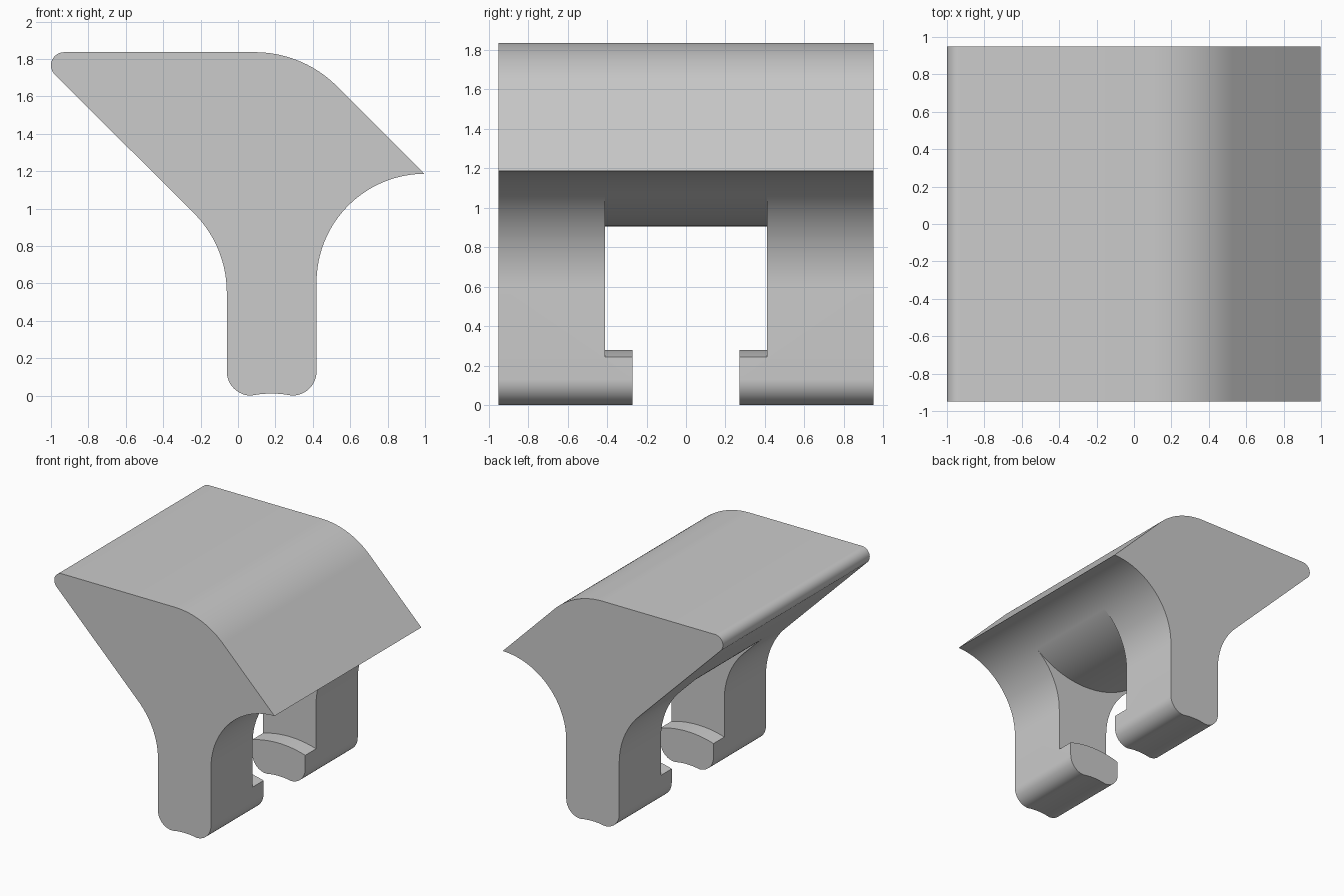
import bpy, bmesh
from math import cos, sin, radians, atan2, degrees, sqrt

if "Cube" in bpy.data.objects:
    bpy.data.objects.remove(bpy.data.objects["Cube"])


def arc(cx, cz, r, a0, a1, n=16):
    """Points on an arc, angles in degrees."""
    return [(cx + r * cos(radians(a0 + (a1 - a0) * i / n)),
             cz + r * sin(radians(a0 + (a1 - a0) * i / n))) for i in range(n + 1)]


def extrude_profile(name, pts, half, drop=0.004):
    """Extrude an x-z profile along y, symmetric about y = 0."""
    bm = bmesh.new()
    face = bm.faces.new([bm.verts.new((x, -half, z - drop)) for x, z in pts])
    res = bmesh.ops.extrude_face_region(bm, geom=[face])
    for v in res["geom"]:
        if isinstance(v, bmesh.types.BMVert):
            v.co.y = half
    bmesh.ops.recalc_face_normals(bm, faces=bm.faces[:])
    me = bpy.data.meshes.new(name)
    bm.to_mesh(me)
    bm.free()
    ob = bpy.data.objects.new(name, me)
    bpy.context.collection.objects.link(ob)
    return ob


# Underside arc of the bridge, tangent to the back slope and the front cove
bx, bz, br = 0.1654, 1.709, 0.80
cove_x, cove_z, cove_r = 1.0, 0.61, 0.58
touch = degrees(atan2(bz - cove_z, bx - cove_x))

# Side profile, counter-clockwise from the top left
profile = (
    arc(-0.93, 1.77, 0.07, 90, 225, 12)            # rounded lip
    + arc(-0.66, 0.555, 0.60, 45, 0, 20)           # back fillet into leg
    + arc(0.07, 0.134, 0.13, 180, 270, 12)         # foot corner
    + arc(0.18, -0.54, 0.555, 98, 82, 8)           # arched sole
    + arc(0.29, 0.134, 0.13, 270, 360, 12)         # foot corner
    + arc(cove_x, cove_z, cove_r, 180, touch, 20)  # front cove
    + arc(cove_x, cove_z, cove_r, touch, 90.4, 16)[1:]
    + arc(0.09, 1.22, 0.62, 45, 90, 24)            # top shoulder
)
body = extrude_profile("clip_body", profile, 0.95)

# Opening between the legs, curved above and below
opening = extrude_profile(
    "opening_cutter",
    arc(bx, bz, br, 225, touch + 360 - 180, 40)
    + [(0.9, 0.9), (0.9, 0.1)]
    + arc(0.18, -0.54, 0.824, 60, 120, 40)
    + [(-0.7, 0.1), (-0.7, 1.0)], 0.41)

# Narrower gap between the toes
gap = extrude_profile("toe_gap_cutter",
                      [(-0.5, -0.2), (0.8, -0.2), (0.8, 0.5), (-0.5, 0.5)], 0.27)

bpy.context.view_layer.objects.active = body
body.select_set(True)
for cutter in (opening, gap):
    cutter.hide_render = True
    mod = body.modifiers.new(cutter.name, 'BOOLEAN')
    mod.operation = 'DIFFERENCE'
    mod.solver = 'EXACT'
    mod.object = cutter
    bpy.ops.object.modifier_apply(modifier=mod.name)
    bpy.data.objects.remove(cutter)

bpy.ops.object.shade_smooth_by_angle(angle=radians(25))
